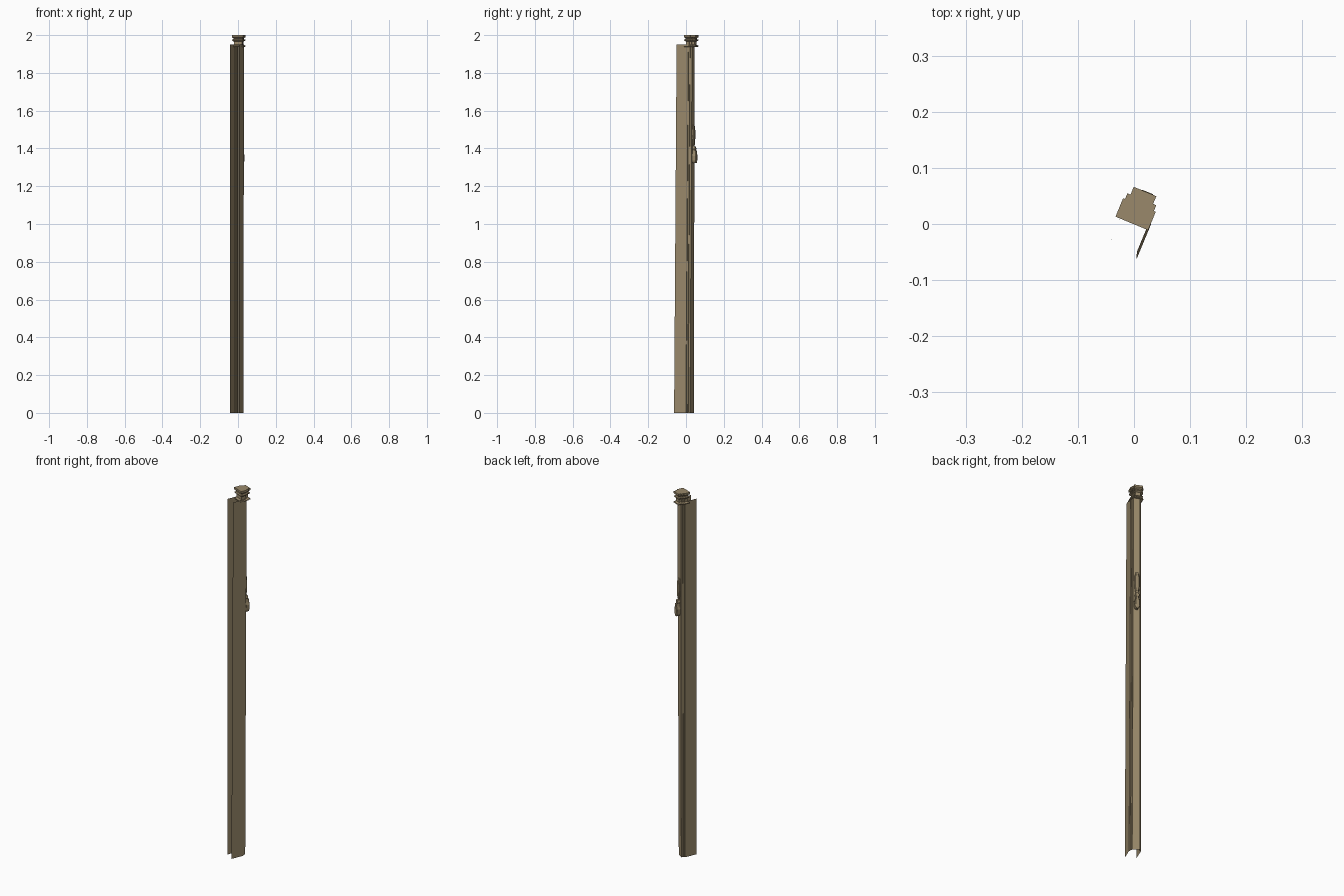
import bpy, bmesh, math

if "Cube" in bpy.data.objects:
    bpy.data.objects.remove(bpy.data.objects["Cube"])

stone = bpy.data.materials.new("tan stone")
stone.diffuse_color = (0.32, 0.25, 0.145, 1)
stone.use_nodes = True
stone.node_tree.nodes["Principled BSDF"].inputs["Base Color"].default_value = stone.diffuse_color
C, S = math.cos(math.radians(22.5)), math.sin(math.radians(22.5))


def place(u, v, z):
    # pilaster's own width/depth axes, turned 22.5 degrees
    return (C * u + S * v, -S * u + C * v, z)


def lean(u, v, z):
    # right side spreads a little toward the foot
    t = max(0, 1 - z / 1.95) * (u + 0.0265) / 0.05
    return place(u + 0.0045 * t, v - 0.0125 * t, z)


def loft(name, rings, mapper=place, closed=True):
    bm = bmesh.new()
    rows = [[bm.verts.new(mapper(*p)) for p in r] for r in rings]
    n = len(rows[0])
    for a, b in zip(rows, rows[1:]):
        for i in range(n if closed else n - 1):
            j = (i + 1) % n
            bm.faces.new((a[i], a[j], b[j], b[i]))
    if closed:
        bm.faces.new(rows[0][::-1])
        bm.faces.new(rows[-1])
        bmesh.ops.recalc_face_normals(bm, faces=bm.faces)
    me = bpy.data.meshes.new(name)
    bm.to_mesh(me)
    bm.free()
    me.materials.append(stone)
    ob = bpy.data.objects.new(name, me)
    bpy.context.collection.objects.link(ob)
    return ob


# stepped shaft with the two thin side walls running back, open behind
half = [(0.0252, -0.044), (0.0252, 0.023), (0.021, 0.023), (0.021, 0.031),
        (0.0165, 0.031), (0.0165, 0.041)]
section = [(-0.0015 + w, v) for w, v in half]
section += [(-0.0015 - w, v) for w, v in half[::-1]]
loft("shaft_and_side_walls", [[(u, v, z) for u, v in section] for z in (0, 1.95)],
     lean, closed=False)


# moulded capital: stepped outline grown and shrunk with height
def cap_ring(z, d):
    h = [(0.0315, -0.0005 - d), (0.0315, 0.035 + d), (0.0278, 0.035 + d),
         (0.0278, 0.046 + d), (0.0218, 0.046 + d), (0.0218, 0.061 + d)]
    pts = [(-0.004 + w + d, v, z) for w, v in h]
    return pts + [(-0.004 - w - d, v, z) for w, v in h[::-1]]


profile = [(1.937, -0.004), (1.939, 0), (1.944, 0), (1.949, -0.009), (1.965, -0.009),
           (1.971, -0.001), (1.976, -0.001), (1.979, -0.007), (1.983, -0.007),
           (1.989, 0), (2.0, 0)]
loft("capital", [cap_ring(z, d) for z, d in profile])


# raised front ornaments: outlines in width/height pushed outward
def ornament(name, outline, uc, back, front, bevel):
    right = [(w, z) for w, z in outline]
    pts = right + [(-w, z) for w, z in right[::-1]]
    zc = sum(z for w, z in pts) / len(pts)
    rings = []
    for v, k in ((back, 1), (front - 0.003, 1), (front, bevel)):
        rings.append([(uc + w * k, v, zc + (z - zc) * k) for w, z in pts])
    loft(name, rings)


ornament("hanging_drop", [(0.004, 1.41), (0.009, 1.425), (0.012, 1.46), (0.011, 1.505),
                          (0.006, 1.525)], -0.001, 0.040, 0.049, 0.8)
ornament("drop_collar", [(0.008, 1.39), (0.011, 1.396), (0.008, 1.41)],
         -0.001, 0.040, 0.055, 0.85)
ornament("drop_scroll", [(0.006, 1.322), (0.012, 1.335), (0.013, 1.36), (0.008, 1.375),
                         (0.006, 1.39)], 0.001, 0.040, 0.062, 0.75)
